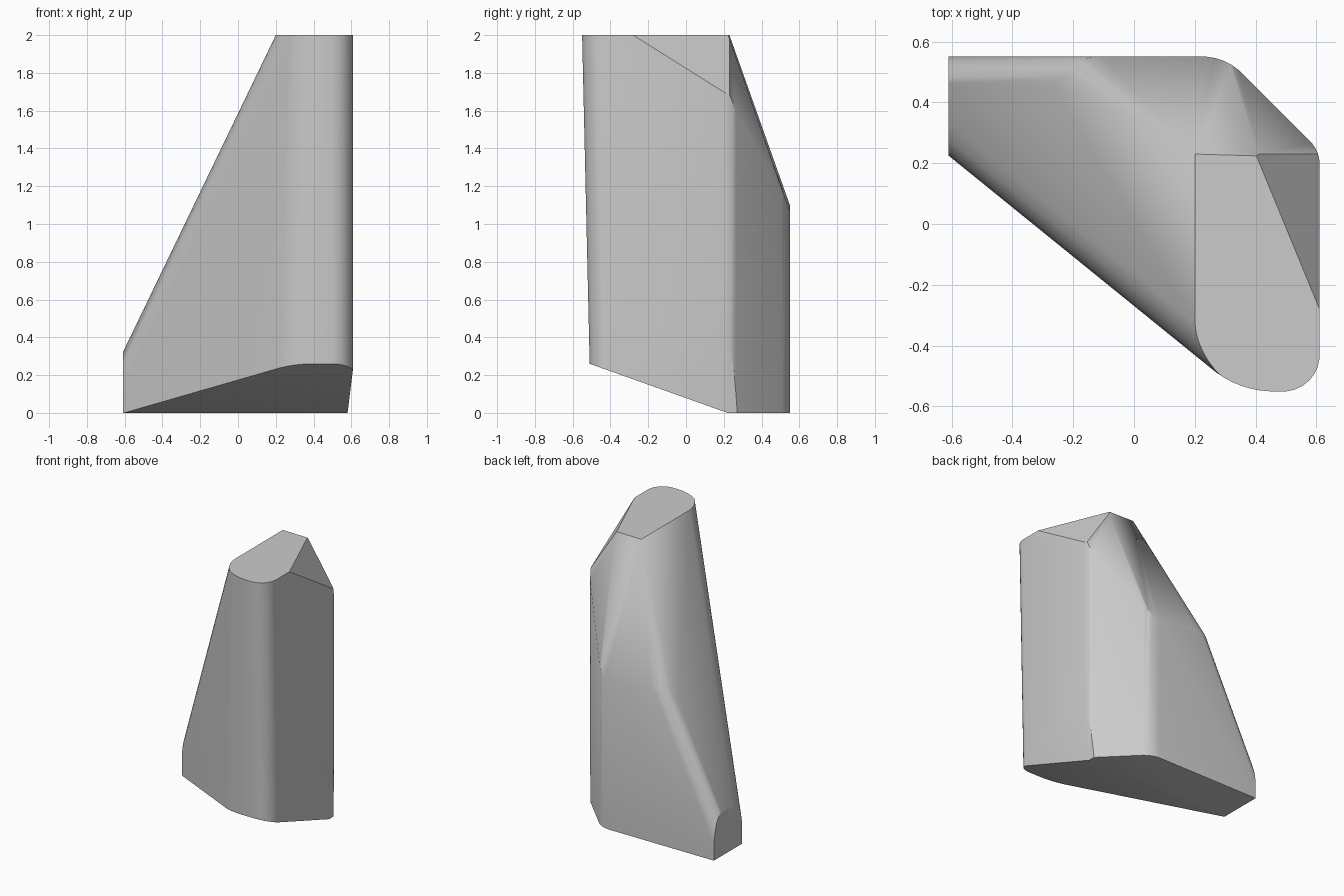
import bpy
import bmesh
from mathutils import Vector

cube = bpy.data.objects.get("Cube")
if cube:
    bpy.data.objects.remove(cube, do_unlink=True)

# Starting block, cut down plane by plane
bm = bmesh.new()
bmesh.ops.create_cube(bm, size=2)
for v in bm.verts:
    v.co = Vector((v.co.x * 0.61, v.co.y * 0.6, v.co.z + 1))


def cut(point, normal):
    """Remove everything on the normal's side and cap the opening."""
    geom = bm.verts[:] + bm.edges[:] + bm.faces[:]
    bmesh.ops.bisect_plane(bm, geom=geom, dist=1e-4, plane_co=point,
                           plane_no=normal, clear_outer=True)
    rim = [e for e in bm.edges if e.is_boundary]
    if rim:
        bmesh.ops.holes_fill(bm, edges=rim, sides=0)


def plane(a, b, c):
    """Outward plane through three points, as (point, normal)."""
    a, b, c = Vector(a), Vector(b), Vector(c)
    n = (b - a).cross(c - a).normalized()
    if n.dot(Vector((0.2, 0.1, 0.9)) - a) > 0:
        n.negate()
    return a, n


def fillet(p, q, r, steps=7):
    """Round the edge between two planes with tangent cuts."""
    n1, n2 = p[1], q[1]
    d1, d2, k = n1.dot(p[0]) - r, n2.dot(q[0]) - r, n1.dot(n2)
    s = 1 - k * k
    axis = n1 * ((d1 - k * d2) / s) + n2 * ((d2 - k * d1) / s)
    for i in range(1, steps):
        n = n1.slerp(n2, i / steps) if hasattr(n1, "slerp") else n1.lerp(n2, i / steps)
        n.normalize()
        cut(axis + n * r, n)


# Main sides
right = (Vector((0.61, 0, 1)), Vector((1, 0, 0)))
back = (Vector((0, 0.55, 1)), Vector((0, 1, 0)))
front = plane((0, -0.55, 2), (1, -0.55, 2), (0, -0.51, 0.26))
front_flank = plane((-0.61, 0.225, 0), (-0.61, 0.225, 1), (0.26, -0.48, 1))
chamfer = plane((0.61, 0.24, 0), (0.61, 0.24, 1), (0.3, 0.55, 1))
long_slope = plane((0.2, 0, 2), (0.2, 0.2, 2), (-0.61, 0, 0.32))
back_slope = plane((0.2, 0.23, 2), (0.4, 0.23, 2), (0.3, 0.55, 1.1))
underside = plane((0, 0.22, 0), (0.3, 0.22, 0), (0.3, -0.51, 0.26))
for side in (back, front, front_flank, chamfer, long_slope, back_slope, underside):
    cut(*side)

# Sloped facets at the back corner and the tucked lower side
peak, shoulder = (0.4, 0.23, 2), (0.61, 0.23, 1.68)
cut(*plane(peak, shoulder, (0.29, 0.55, 1.1)))
cut(*plane(peak, shoulder, (0.61, -0.28, 2)))
cut(*plane((0.61, -0.4, 0.26), (0.61, 0.22, 0.45), (0.58, 0.22, 0)))

# Rounded edges
fillet(front, right, 0.12)
fillet(front, front_flank, 0.32)
fillet(right, chamfer, 0.1, 5)
fillet(chamfer, back, 0.18, 5)
fillet(front_flank, long_slope, 0.22)
fillet(long_slope, back, 0.1)

# Tapered rounding that runs from the back ridge up to the top corner
apex = Vector((0.2, 0.23, 2))
n1, n2 = long_slope[1], back[1]
centre = Vector((-0.21, 0.55, 1.145)) - (n1 + n2) * 0.1
arc = [centre + n1.lerp(n2, i / 5).normalized() * 0.1 for i in range(6)]
for a, b in zip(arc, arc[1:]):
    cut(*plane(apex, a, b))

bmesh.ops.remove_doubles(bm, verts=bm.verts[:], dist=0.0005)
bmesh.ops.recalc_face_normals(bm, faces=bm.faces[:])

# Finished solid
mesh = bpy.data.meshes.new("tapered_block")
bm.to_mesh(mesh)
bm.free()
block = bpy.data.objects.new("tapered_block", mesh)
bpy.context.collection.objects.link(block)

grey = bpy.data.materials.new("light_grey")
grey.use_nodes = True
colour = (0.6, 0.6, 0.6, 1)
grey.diffuse_color = colour
grey.node_tree.nodes["Principled BSDF"].inputs["Base Color"].default_value = colour
mesh.materials.append(grey)

bpy.ops.object.select_all(action='DESELECT')
block.select_set(True)
bpy.context.view_layer.objects.active = block
bpy.ops.object.shade_smooth_by_angle(angle=0.45)
